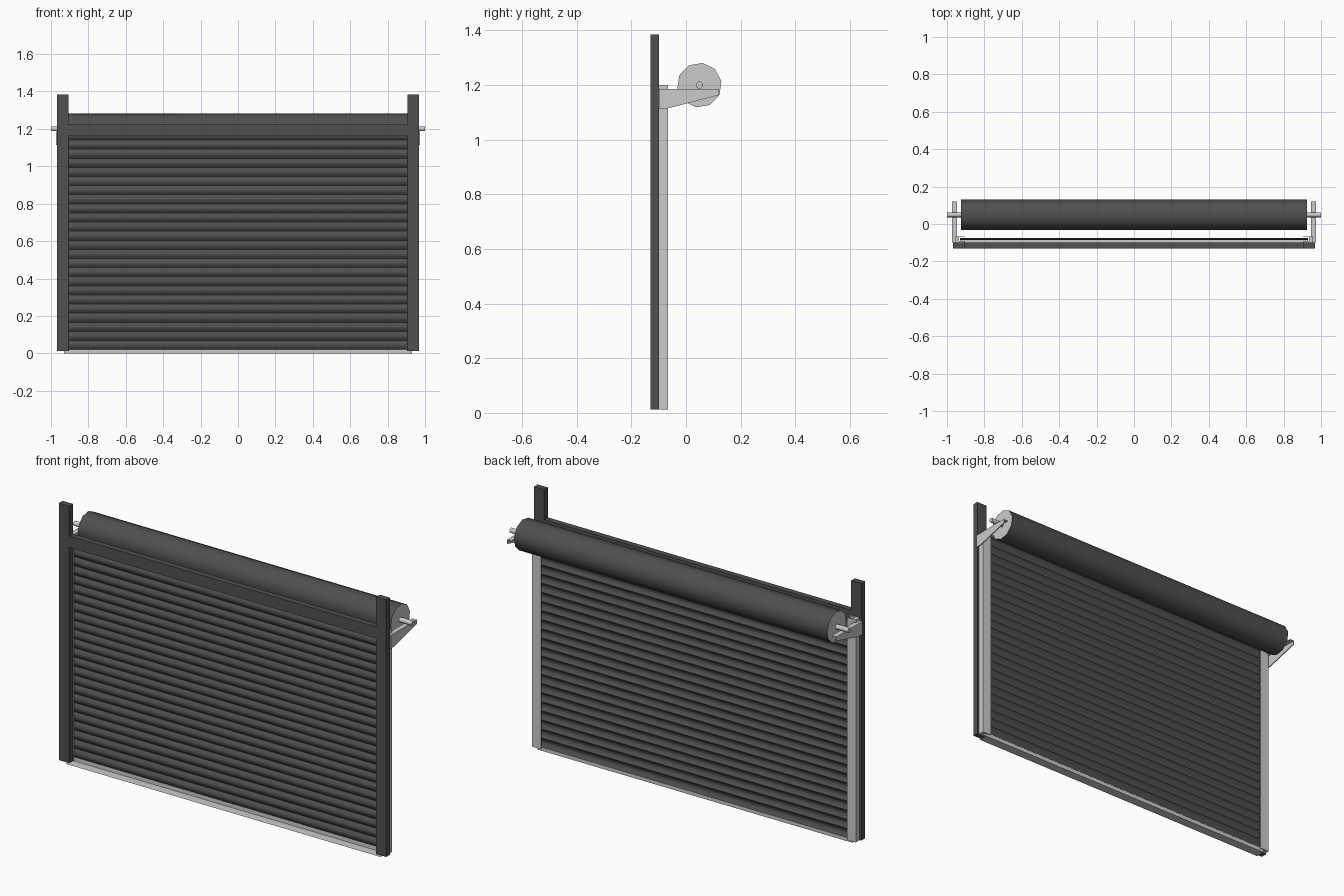
import bpy, bmesh, math
from mathutils import Vector

if "Cube" in bpy.data.objects:
    bpy.data.objects.remove(bpy.data.objects["Cube"])

dark = bpy.data.materials.new("dark_paint")
dark.diffuse_color = (0.08, 0.08, 0.08, 1)
dark.use_nodes = True
dark.node_tree.nodes["Principled BSDF"].inputs["Base Color"].default_value = dark.diffuse_color
steel = bpy.data.materials.new("steel")
steel.diffuse_color = (0.75, 0.78, 0.78, 1)
steel.use_nodes = True
steel.node_tree.nodes["Principled BSDF"].inputs["Base Color"].default_value = steel.diffuse_color


def prism(name, pts, axis, mat, closed=True):
    """Sweep a polyline of 3D points along axis; closed profiles get end caps."""
    bm = bmesh.new()
    a = [bm.verts.new(p) for p in pts]
    b = [bm.verts.new(Vector(p) + Vector(axis)) for p in pts]
    n = len(pts)
    for i in range(n if closed else n - 1):
        j = (i + 1) % n
        bm.faces.new((a[i], a[j], b[j], b[i]))
    if closed:
        bm.faces.new(a[::-1])
        bm.faces.new(b)
        bmesh.ops.recalc_face_normals(bm, faces=bm.faces)
    me = bpy.data.meshes.new(name)
    bm.to_mesh(me)
    bm.free()
    me.materials.append(mat)
    ob = bpy.data.objects.new(name, me)
    bpy.context.collection.objects.link(ob)
    return ob


def mirror_x(ob):
    mod = ob.modifiers.new("mirror", 'MIRROR')
    mod.use_bisect_axis[0] = False
    return ob


def smooth(ob, angle):
    bpy.ops.object.select_all(action='DESELECT')
    ob.select_set(True)
    bpy.context.view_layer.objects.active = ob
    bpy.ops.object.shade_smooth_by_angle(angle=math.radians(angle))


def ring(r, n, start, x):
    return [(x, 0.049 + r * math.cos(start + 2 * math.pi * i / n),
             1.2 + r * math.sin(start + 2 * math.pi * i / n)) for i in range(n)]


# Front frame: two posts joined by a lintel
half = [(0.967, 0.012), (0.967, 1.385), (0.907, 1.385), (0.907, 1.225)]
low = [(0.907, 1.163), (0.907, 0.012)]
outline = half + [(-x, z) for x, z in half[::-1]] + [(-x, z) for x, z in low[::-1]] + low
prism("front_frame", [(x, -0.13, z) for x, z in outline], (0, 0.031, 0), dark)

# Side guide channels, slot facing inward
channel = [(0.957, -0.099), (0.957, -0.066), (0.904, -0.066), (0.904, -0.070),
           (0.935, -0.070), (0.935, -0.092), (0.904, -0.092), (0.904, -0.099)]
mirror_x(prism("side_guide", [(x, y, 0.012) for x, y in channel], (0, 0, 1.188), steel))

# Curtain of curved slats
slats, pitch, steps = 24, 0.0487, 6
profile = [(-0.93, -0.074 - 0.012 * math.sin(math.pi * (k % steps) / steps),
            0.02 + pitch * k / steps) for k in range(slats * steps + 1)]
smooth(prism("slat_curtain", profile, (1.86, 0, 0), dark, closed=False), 40)

# Bottom bar: thin angle strip under the curtain
prism("bottom_bar", [(-0.93, -0.125, 0.0), (-0.93, -0.075, 0.0), (-0.93, -0.075, 0.022)],
      (1.86, 0, 0), steel, closed=False)

# Rolled curtain drum with steel ends
drum = prism("curtain_roll", ring(0.082, 10, math.radians(10), -0.925), (1.85, 0, 0), dark)
drum.data.materials.append(steel)
for f in drum.data.polygons:
    if abs(f.normal.x) > 0.9:
        f.material_index = 1
smooth(drum, 50)

# Shaft
smooth(prism("shaft", ring(0.013, 10, 0, -1.0), (2.0, 0, 0), steel), 50)

# Tapered support bracket: upright plate with a top flange
plate = [(-0.099, 1.115), (-0.066, 1.115), (0.12, 1.163), (0.12, 1.185), (-0.099, 1.185)]
mirror_x(prism("bracket_plate", [(0.968, y, z) for y, z in plate], (0.005, 0, 0), steel))
flange = [(-0.099, 1.181), (0.12, 1.181), (0.12, 1.185), (-0.099, 1.185)]
mirror_x(prism("bracket_flange", [(0.946, y, z) for y, z in flange], (0.022, 0, 0), steel))
